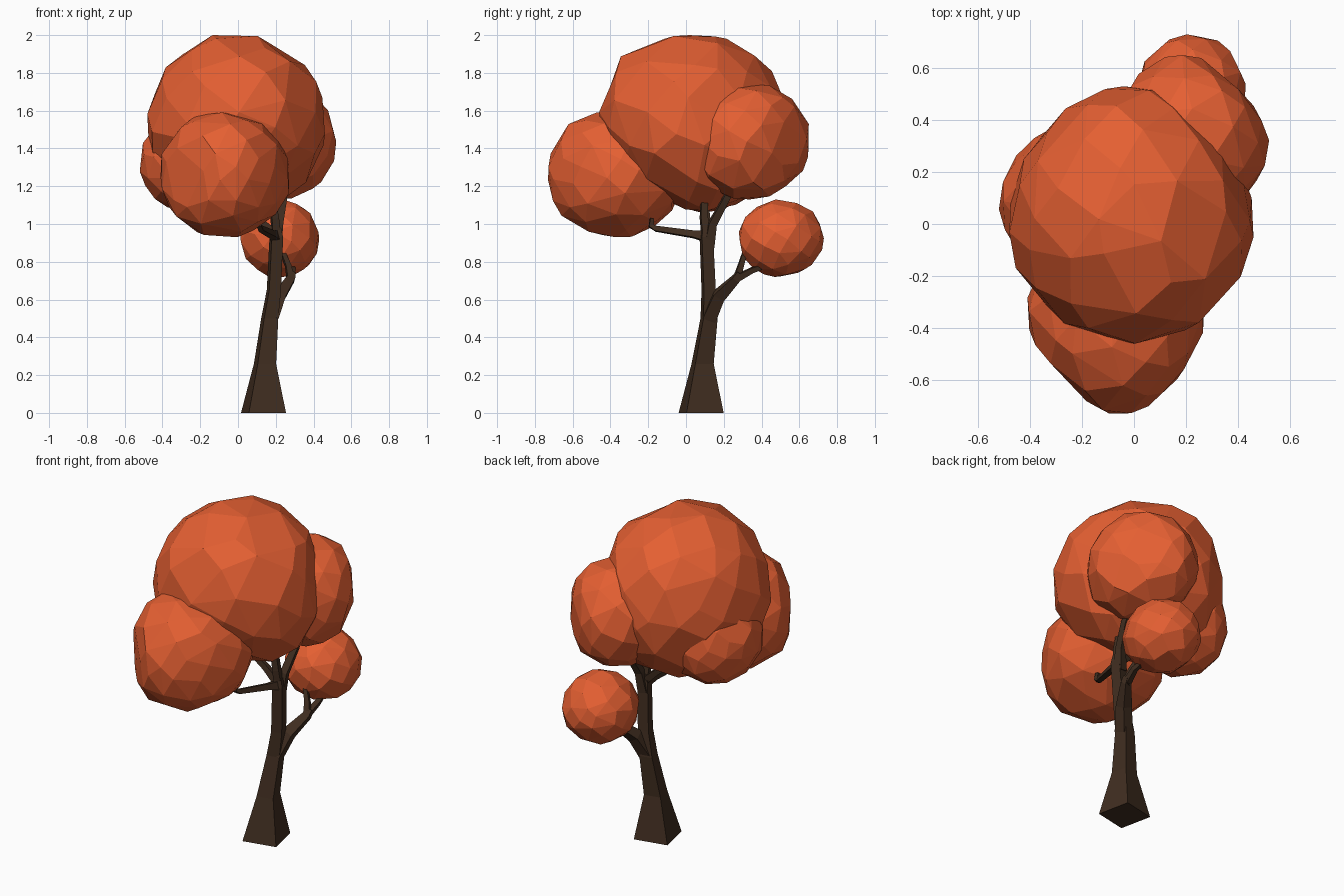
import bpy, bmesh, math, random
from mathutils import Vector

if "Cube" in bpy.data.objects:
    bpy.data.objects.remove(bpy.data.objects["Cube"])


def material(name, color):
    m = bpy.data.materials.new(name)
    m.diffuse_color = color
    m.use_nodes = True
    m.node_tree.nodes["Principled BSDF"].inputs["Base Color"].default_value = m.diffuse_color
    return m


LEAF = material("orange_leaves", (0.78, 0.115, 0.032, 1))
BARK = material("dark_bark", (0.05, 0.026, 0.014, 1))


def finish(name, bm, mat):
    bmesh.ops.recalc_face_normals(bm, faces=bm.faces)
    me = bpy.data.meshes.new(name)
    bm.to_mesh(me)
    bm.free()
    me.materials.append(mat)
    ob = bpy.data.objects.new(name, me)
    bpy.context.collection.objects.link(ob)
    return ob


def leaf_clump(name, lo, hi, count, seed, swells=()):
    """Irregular faceted ball filling the box lo..hi: hull of jittered spiral points.
    Each swell is (direction, amount): bulge if positive, flatten if negative."""
    rng = random.Random(seed)
    pts = []
    for i in range(count):
        z = 1 - 2 * (i + 0.5) / count
        a = i * math.pi * (3 - math.sqrt(5)) + seed
        r = math.sqrt(1 - z * z)
        p = Vector((r * math.cos(a), r * math.sin(a), z))
        p += Vector([rng.uniform(-0.09, 0.09) for _ in range(3)])
        p.normalize()
        grow = 1 + sum(k * max(0, p.dot(Vector(d).normalized())) ** 4 for d, k in swells)
        pts.append(p * grow * rng.uniform(0.985, 1.015))
    mn = [min(p[k] for p in pts) for k in range(3)]
    mx = [max(p[k] for p in pts) for k in range(3)]
    bm = bmesh.new()
    for p in pts:
        bm.verts.new([lo[k] + (p[k] - mn[k]) / (mx[k] - mn[k]) * (hi[k] - lo[k])
                      for k in range(3)])
    bmesh.ops.convex_hull(bm, input=bm.verts)
    loose = [v for v in bm.verts if not v.link_faces]
    bmesh.ops.delete(bm, geom=loose, context='VERTS')
    # merge nearly flat neighbours into larger facets
    bmesh.ops.dissolve_limit(bm, angle_limit=math.radians(7),
                             verts=bm.verts, edges=bm.edges)
    return finish(name, bm, LEAF)


def limb(name, path, flat=False):
    """Four-sided tapered limb through (x, y, z, radius) points."""
    pts = [Vector(p[:3]) for p in path]
    bm = bmesh.new()
    rings = []
    for i, p in enumerate(pts):
        t = (pts[min(i + 1, len(pts) - 1)] - pts[max(i - 1, 0)]).normalized()
        if flat:
            t = Vector((0, 0, 1))
        ref = Vector((1, 0, 0))
        u = (ref - t * ref.dot(t)).normalized()
        v = t.cross(u)
        ring = []
        for k in range(4):
            a = math.radians(57 + 90 * k)
            ring.append(bm.verts.new(p + (u * math.cos(a) + v * math.sin(a)) * path[i][3]))
        rings.append(ring)
    for a, b in zip(rings, rings[1:]):
        for k in range(4):
            bm.faces.new((a[k], a[(k + 1) % 4], b[(k + 1) % 4], b[k]))
    bm.faces.new(rings[0][::-1])
    bm.faces.new(rings[-1])
    return finish(name, bm, BARK)


# Foliage
leaf_clump("main_crown", (-0.48, -0.46, 1.07), (0.46, 0.53, 2.0), 84, 1,
           [((1, 1, 0), -0.17), ((-1, 1, 0), -0.11),
            ((0, -1, 1), 0.09), ((0, -1, -1), -0.13)])
leaf_clump("front_clump", (-0.41, -0.73, 0.93), (0.27, 0.0, 1.59), 76, 2,
           [((-1, -1, 0), -0.24), ((1, -1, 0), -0.14), ((1, 1, 0), 0.06)])
leaf_clump("back_clump", (-0.07, 0.02, 1.13), (0.52, 0.65, 1.74), 72, 3,
           [((1, 1, 0), -0.24), ((0, -1, -1), 0.1)])
leaf_clump("left_clump", (-0.52, -0.17, 1.06), (-0.01, 0.38, 1.59), 70, 4,
           [((-1, 1, 0), -0.1), ((-1, -1, 0), 0.04)])
leaf_clump("small_low_clump", (0.01, 0.28, 0.72), (0.43, 0.73, 1.13), 64, 5)

# Trunk
limb("trunk", [(0.135, 0.08, 0, 0.142), (0.143, 0.088, 0.26, 0.07),
               (0.168, 0.122, 0.5, 0.054), (0.19, 0.12, 0.65, 0.045),
               (0.203, 0.108, 0.93, 0.043), (0.203, 0.105, 0.98, 0.03)], flat=True)

# Upper branches
limb("crown_branch", [(0.203, 0.108, 0.93, 0.032), (0.195, 0.095, 1.03, 0.027),
                      (0.16, 0.095, 1.25, 0.022)])
limb("back_branch", [(0.2, 0.12, 0.88, 0.037), (0.215, 0.14, 1.0, 0.03),
                     (0.24, 0.21, 1.13, 0.024), (0.24, 0.28, 1.25, 0.018)])
limb("front_branch", [(0.2, 0.12, 0.93, 0.04), (0.18, 0.04, 0.945, 0.025),
                      (0.12, -0.16, 0.975, 0.019), (0.11, -0.185, 0.99, 0.018),
                      (0.11, -0.18, 1.03, 0.014)])
limb("left_branch", [(0.2, 0.11, 0.94, 0.03), (0.11, 0.11, 1.02, 0.023),
                     (-0.08, 0.1, 1.16, 0.016)])

# Low branch and its fork
limb("low_branch", [(0.175, 0.12, 0.5, 0.05), (0.22, 0.175, 0.62, 0.045),
                    (0.28, 0.265, 0.71, 0.03), (0.285, 0.285, 0.74, 0.024)])
limb("low_fork_up", [(0.28, 0.265, 0.7, 0.026), (0.265, 0.29, 0.78, 0.02),
                     (0.225, 0.32, 0.88, 0.014)])
limb("low_fork_out", [(0.275, 0.265, 0.71, 0.026), (0.29, 0.35, 0.755, 0.02),
                      (0.28, 0.45, 0.79, 0.013)])
